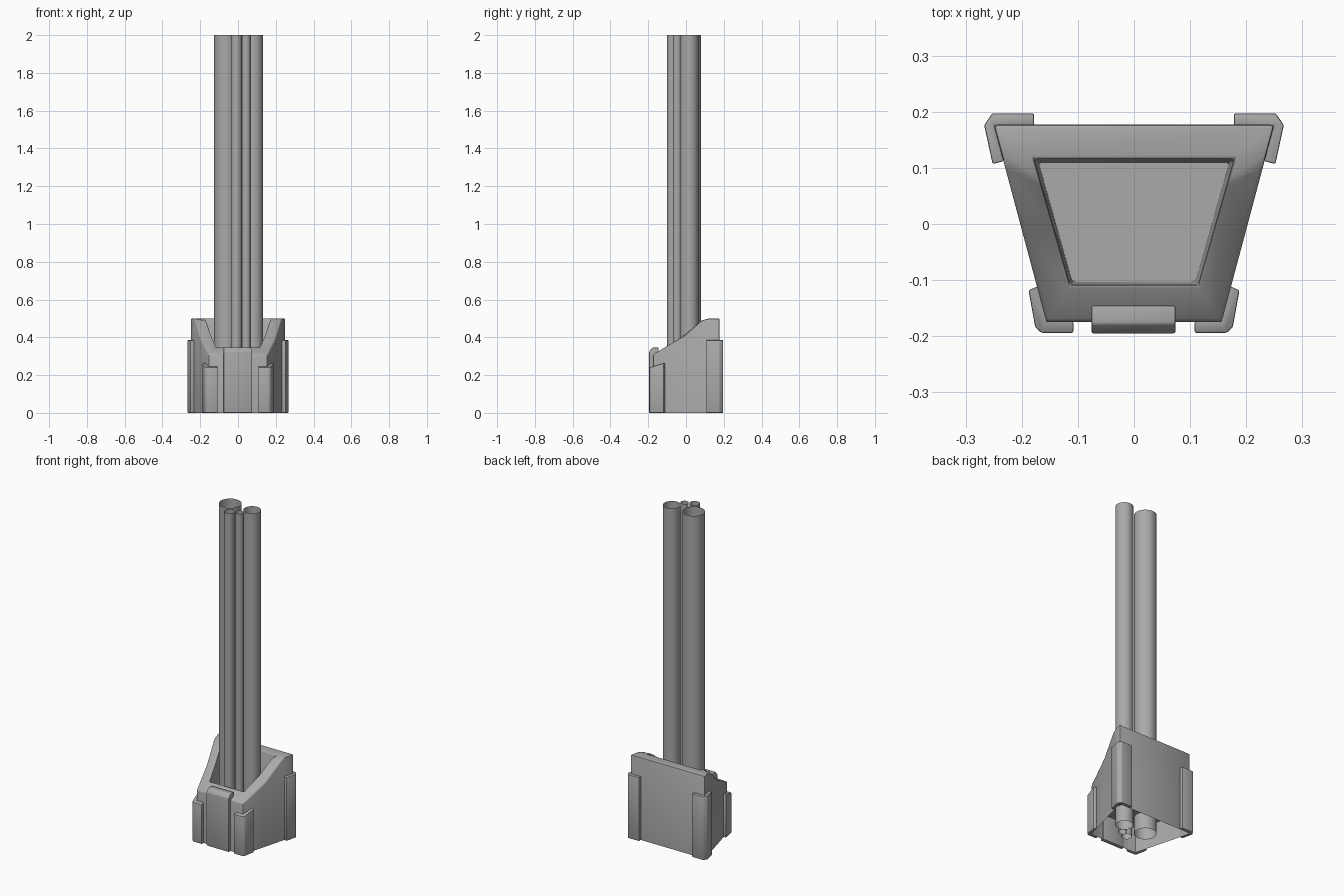
import bpy, math
from mathutils import Vector

if "Cube" in bpy.data.objects:
    bpy.data.objects.remove(bpy.data.objects["Cube"])

# Dark grey plastic
grey = bpy.data.materials.new("dark_grey")
grey.diffuse_color = (0.4, 0.4, 0.4, 1)
grey.use_nodes = True
grey.node_tree.nodes["Principled BSDF"].inputs["Base Color"].default_value = grey.diffuse_color


def make_object(name, verts, faces, bevel=0.0, smooth=30):
    me = bpy.data.meshes.new(name)
    me.from_pydata(verts, [], faces)
    me.update()
    me.materials.append(grey)
    ob = bpy.data.objects.new(name, me)
    bpy.context.collection.objects.link(ob)
    bpy.ops.object.select_all(action='DESELECT')
    ob.select_set(True)
    bpy.context.view_layer.objects.active = ob
    if bevel:
        m = ob.modifiers.new("bevel", 'BEVEL')
        m.width = bevel
        m.segments = 2
        m.limit_method = 'ANGLE'
        m.angle_limit = math.radians(30)
        bpy.ops.object.modifier_apply(modifier=m.name)
    bpy.ops.object.shade_smooth_by_angle(angle=math.radians(smooth))
    return ob


def prism(name, lower, upper, bevel):
    """Solid between two matching loops, counter-clockwise seen from the upper one."""
    n = len(lower)
    faces = [tuple(reversed(range(n))), tuple(range(n, 2 * n))]
    faces += [(i, (i + 1) % n, n + (i + 1) % n, n + i) for i in range(n)]
    return make_object(name, lower + upper, faces, bevel)


# Housing: tapered plan, sloping rim, sunken well and open underside
ts = [0, 0.15, 0.22, 0.55, 1]
outer_z = [0.5, 0.5, 0.494, 0.39, 0.308]
inner_z = [0.5, 0.489, 0.477, 0.413, 0.348]


def ring(back, front, heights):
    right = []
    for t, z in zip(ts, heights):
        p = Vector(back).lerp(Vector(front), t)
        right.append((p.x, p.y, z))
    return right + [(-x, y, z) for x, y, z in reversed(right)]


rings = [
    ring((0.25, 0.177), (0.156, -0.175), [0] * 5),
    ring((0.25, 0.177), (0.156, -0.175), outer_z),
    ring((0.178, 0.116), (0.114, -0.108), inner_z),
    ring((0.170, 0.110), (0.110, -0.103), [0.1] * 5),
]
n = len(rings[0])
verts = [p for r in rings for p in r]
faces = []
for r in range(3):
    for i in range(n):
        j = (i + 1) % n
        faces.append((r * n + j, r * n + i, (r + 1) * n + i, (r + 1) * n + j))
make_object("housing", verts, faces, 0.006, 35)
make_object("well_floor", rings[3], [tuple(reversed(range(n)))])

# Corner brackets: plan outlines for the right side, mirrored to the left
back_plan = [(0.178, 0.176), (0.249, 0.176), (0.232, 0.112), (0.252, 0.107),
             (0.267, 0.176), (0.253, 0.197), (0.178, 0.197)]
front_plan = [(0.108, -0.194), (0.165, -0.194), (0.176, -0.184), (0.188, -0.118),
              (0.171, -0.111), (0.155, -0.174), (0.108, -0.174)]
for label, plan, top in (("back", back_plan, lambda y: 0.385),
                         ("front", front_plan, lambda y: 0.24 + 0.3 * (y + 0.194))):
    for side, s in (("right", 1), ("left", -1)):
        pts = [(s * x, y) for x, y in plan]
        # the back outline runs clockwise-safe order on the right; mirroring flips it
        if s < 0:
            pts.reverse()
        prism(f"{label}_{side}_bracket", [(x, y, 0) for x, y in pts],
              [(x, y, top(y)) for x, y in pts], 0.003)

# Front clip hooked over the rim
clip = [(-0.195, 0), (-0.172, 0), (-0.172, 0.30), (-0.145, 0.32), (-0.145, 0.346),
        (-0.178, 0.346), (-0.195, 0.325)]
prism("front_clip", [(-0.076, y, z) for y, z in clip],
      [(0.074, y, z) for y, z in clip], 0.004)

# Open-ended pipes
pipes = [("large_pipe", -0.065, 0.018, 0.062), ("medium_pipe", 0.083, 0.017, 0.049),
         ("small_pipe_a", -0.008, -0.071, 0.029), ("small_pipe_b", 0.043, -0.047, 0.023)]
for name, cx, cy, rad in pipes:
    k = 24
    circle = [(cx + rad * math.cos(2 * math.pi * i / k), cy + rad * math.sin(2 * math.pi * i / k))
              for i in range(k)]
    verts = [(x, y, z) for z in (0, 2) for x, y in circle]
    make_object(name, verts, [(i, (i + 1) % k, k + (i + 1) % k, k + i) for i in range(k)])
